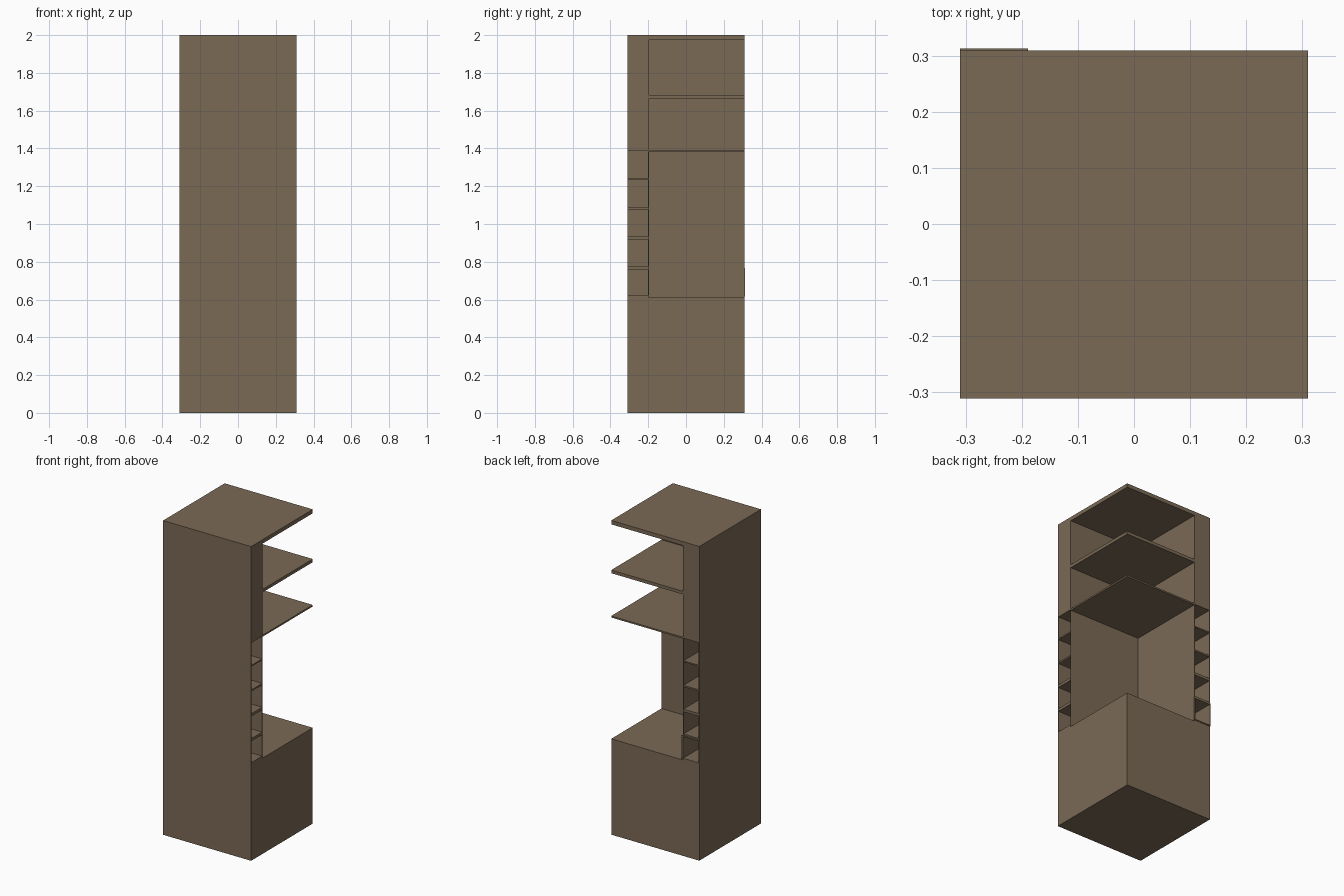
import bpy, bmesh

if "Cube" in bpy.data.objects:
    bpy.data.objects.remove(bpy.data.objects["Cube"])

wood = bpy.data.materials.new("brown_wood")
wood.diffuse_color = (0.195, 0.144, 0.091, 1)
wood.use_nodes = True
wood.node_tree.nodes["Principled BSDF"].inputs["Base Color"].default_value = wood.diffuse_color


def boxes(name, bounds):
    """One mesh object made of axis-aligned boxes (x0, x1, y0, y1, z0, z1)."""
    bm = bmesh.new()
    for x0, x1, y0, y1, z0, z1 in bounds:
        vs = bmesh.ops.create_cube(bm, size=1)["verts"]
        for v in vs:
            v.co.x = x1 if v.co.x > 0 else x0
            v.co.y = y1 if v.co.y > 0 else y0
            v.co.z = z1 if v.co.z > 0 else z0
    me = bpy.data.meshes.new(name)
    bm.to_mesh(me)
    bm.free()
    me.materials.append(wood)
    ob = bpy.data.objects.new(name, me)
    bpy.context.collection.objects.link(ob)
    return ob


def cut(ob, bounds):
    """Subtract boxes from ob and keep the result as plain mesh."""
    cutter = boxes("cutter", bounds)
    cutter.hide_render = True
    mod = ob.modifiers.new("cut", "BOOLEAN")
    mod.operation = "DIFFERENCE"
    mod.solver = "EXACT"
    mod.object = cutter
    dg = bpy.context.evaluated_depsgraph_get()
    me = bpy.data.meshes.new_from_object(ob.evaluated_get(dg))
    ob.modifiers.clear()
    ob.data = me
    bpy.data.objects.remove(cutter)


L, R, F, B = -0.31, 0.31, -0.311, 0.309   # left, right, front, back
ARM = 0.115                               # thickness of the two hollow walls
SKIN = 0.004                              # thin wall panels
OUT = 0.1                                 # cutter overshoot
xi, yi = L + ARM, F + ARM                 # inner wall faces

# carcass: tall block with an open corner bay
carcass = boxes("corner_cabinet", [(L, R, F, B, 0, 2)])
cut(carcass, [(xi, R + OUT, yi, B + OUT, 0.61, 1.975)])

# five niches in the end of each wall
levels = [(0.624, 0.760), (0.777, 0.918), (0.935, 1.077),
          (1.087, 1.235), (1.243, 1.386)]
niches = []
for z0, z1 in levels:
    niches.append((xi, R + OUT, F + SKIN, yi - SKIN, z0, z1))
    niches.append((L + SKIN, xi - SKIN, yi, B + OUT, z0, z1))
cut(carcass, niches)

# open corner shelves
for name, z0, z1 in (("lower_shelf", 1.382, 1.392), ("upper_shelf", 1.664, 1.684)):
    boxes(name, [(xi - 0.001, R, yi - 0.001, B, z0, z1)])

# thin raised rim around the lowest niche at the back
rim = boxes("niche_rim", [(L, xi + 0.006, B, B + SKIN, 0.617, 0.768)])
cut(rim, [(L + SKIN, xi - SKIN, B - OUT, B + OUT, 0.624, 0.760)])
